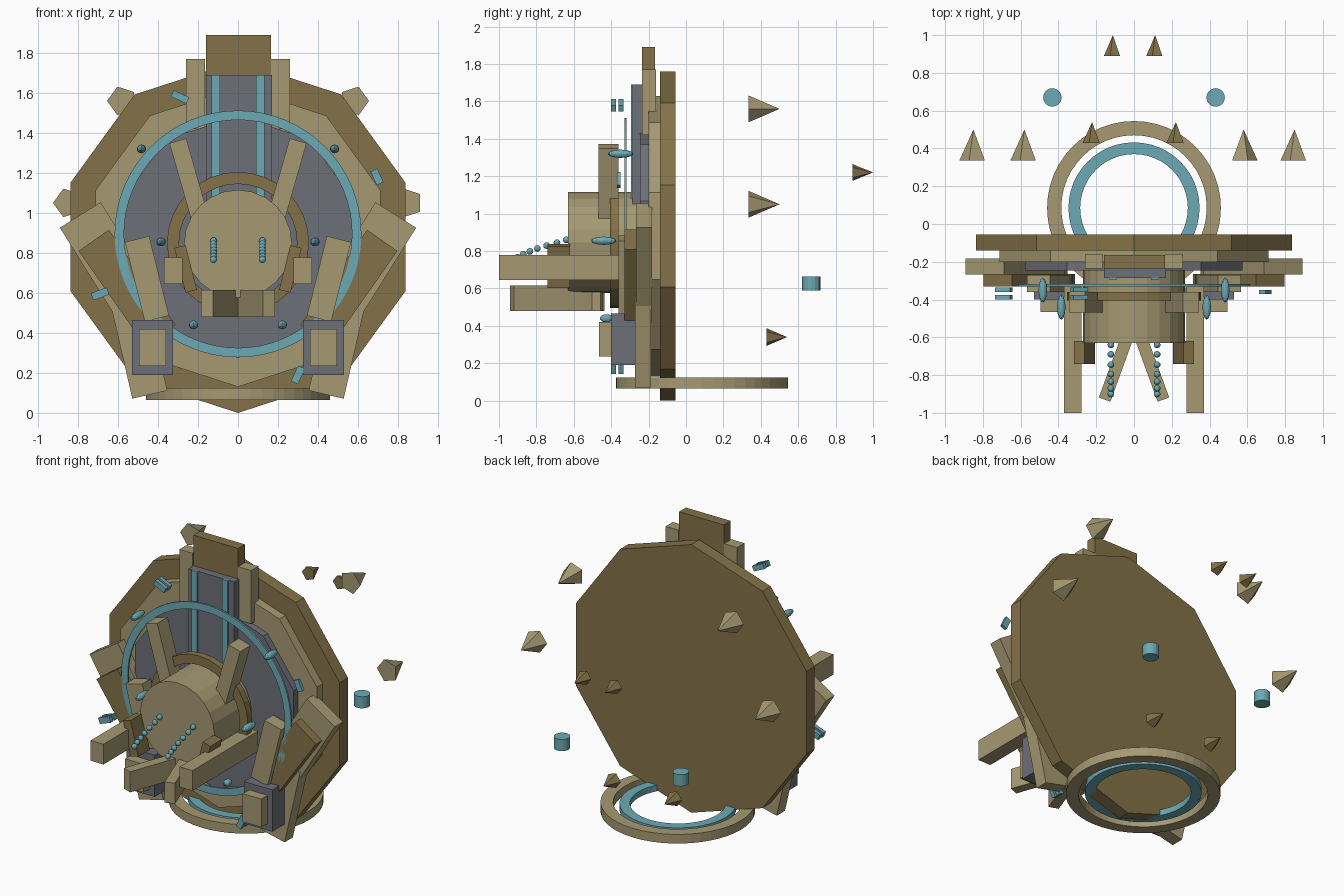
import bpy, bmesh
from math import sin, cos, pi, radians
from mathutils import Matrix, Vector

if "Cube" in bpy.data.objects:
    bpy.data.objects.remove(bpy.data.objects["Cube"])


def material(name, rgb):
    m = bpy.data.materials.new(name)
    m.diffuse_color = (*rgb, 1)
    m.use_nodes = True
    m.node_tree.nodes["Principled BSDF"].inputs["Base Color"].default_value = m.diffuse_color
    return m


TAN = material("pale_brass", (0.38, 0.32, 0.17))
DARK = material("dark_brass", (0.23, 0.17, 0.065))
CYAN = material("cyan_glow", (0.15, 0.40, 0.46))
GREY = material("slate", (0.155, 0.16, 0.19))


def finish(name, bm, mat):
    bmesh.ops.recalc_face_normals(bm, faces=bm.faces)
    me = bpy.data.meshes.new(name)
    bm.to_mesh(me)
    bm.free()
    ob = bpy.data.objects.new(name, me)
    bpy.context.collection.objects.link(ob)
    me.materials.append(mat)
    return ob


def box(name, x, y, z, mat, tilt=0, turn=0):
    """Box from (min, max) ranges, rotated about its own middle."""
    mid = Vector([(a + b) / 2 for a, b in (x, y, z)])
    size = [abs(b - a) for a, b in (x, y, z)]
    bm = bmesh.new()
    bmesh.ops.create_cube(bm, size=1, matrix=Matrix.Translation(mid)
                          @ Matrix.Rotation(radians(tilt), 4, 'Y')
                          @ Matrix.Rotation(radians(turn), 4, 'Z') @ Matrix.Diagonal((*size, 1)))
    return finish(name, bm, mat)


def bar(name, c, w, length, y, mat, tilt):
    """Upright bar centred at (x, z) = c, leaning by tilt degrees."""
    return box(name, (c[0] - w / 2, c[0] + w / 2), y,
               (c[1] - length / 2, c[1] + length / 2), mat, tilt)


def disc(name, centre, r, span, n, mat, inner=0, axis='Y', tip=False, phase=0):
    """Prism, ring or cone; span is its extent along the axis."""
    bm = bmesh.new()
    prof = [(r, span[0])] + ([] if tip else [(r, span[1])])
    if inner:
        prof += [(inner, span[1]), (inner, span[0])]

    def pt(rad, h, a):
        u, v = centre[0] + rad * sin(a), centre[1] + rad * cos(a)
        return bm.verts.new((u, h, v) if axis == 'Y' else (u, v, h))

    loops = [[pt(rad, h, 2 * pi * i / n + phase) for i in range(n)] for rad, h in prof]
    pairs = list(zip(loops, loops[1:]))
    if inner:
        pairs.append((loops[-1], loops[0]))
    for a, b in pairs:
        for i in range(n):
            j = (i + 1) % n
            bm.faces.new((a[i], a[j], b[j], b[i]))
    if not inner:
        bm.faces.new(loops[0])
        if tip:
            apex = pt(0, span[1], 0)
            for i in range(n):
                bm.faces.new((loops[0][i], loops[0][(i + 1) % n], apex))
        else:
            bm.faces.new(loops[-1])
    return finish(name, bm, mat)


def ball(name, loc, scale, mat, seg=12):
    bm = bmesh.new()
    bmesh.ops.create_uvsphere(bm, u_segments=seg, v_segments=seg // 2 + 1, radius=1,
                              matrix=Matrix.Translation(loc) @ Matrix.Diagonal((*scale, 1)))
    return finish(name, bm, mat)


# Stacked ten-sided back plates
disc("back_plate", (0, 0.88), 0.88, (-0.14, -0.055), 10, DARK)
disc("middle_plate", (0, 0.88), 0.75, (-0.20, -0.14), 10, TAN)
disc("inner_plate", (0, 0.88), 0.605, (-0.245, -0.20), 10, GREY)

# Top column with glowing strips
box("column_block", (-0.16, 0.165), (-0.235, -0.165), (1.40, 1.89), DARK)
box("column_panel", (-0.16, 0.17), (-0.285, -0.235), (0.90, 1.69), GREY)

# Central drum, collar and thin halo
disc("halo_ring", (0, 0.895), 0.617, (-0.33, -0.318), 64, CYAN, inner=0.57)
disc("drum_collar", (0, 0.85), 0.355, (-0.405, -0.36), 32, DARK, inner=0.295)
disc("drum", (0, 0.845), 0.27, (-0.63, -0.24), 24, TAN)

# Base rings
disc("base_ring", (0, 0.085), 0.46, (0.065, 0.125), 48, TAN, inner=0.385, axis='Z')
disc("base_glow_ring", (0, 0.085), 0.347, (0.075, 0.115), 48, CYAN, inner=0.285, axis='Z')

for s in (-1, 1):
    side = "left" if s < 0 else "right"

    def sbox(name, x, y, z, mat, tilt=0, turn=0):
        box(f"{side}_{name}", (s * x[0], s * x[1]), y, z, mat, s * tilt, s * turn)

    def sbar(name, x, z, w, length, y, mat, tilt):
        bar(f"{side}_{name}", (s * x, z), w, length, y, mat, s * tilt)

    # Column flanks and strips
    sbox("column_flank", (0.165, 0.26), (-0.235, -0.16), (1.42, 1.77), TAN)
    sbox("column_strip", (0.09, 0.132), (-0.295, -0.28), (0.93, 1.69), CYAN)

    # Bent outer arms with dark overlay and inner bar
    sbar("upper_arm", 0.63, 0.735, 0.24, 0.60, (-0.268, -0.182), TAN, 32)
    sbar("lower_arm", 0.497, 0.335, 0.18, 0.50, (-0.272, -0.186), TAN, 13)
    sbar("arm_overlay", 0.555, 0.625, 0.185, 0.58, (-0.33, -0.265), DARK, 35)
    sbar("inner_bar", 0.455, 0.67, 0.125, 0.41, (-0.36, -0.27), TAN, 14)

    # Foot blocks
    sbox("foot_block", (0.325, 0.53), (-0.40, -0.265), (0.19, 0.465), GREY)
    sbox("foot_pad", (0.36, 0.495), (-0.465, -0.39), (0.235, 0.42), TAN)

    # Prongs, claws and forward beams
    sbar("prong", 0.235, 1.13, 0.088, 0.48, (-0.468, -0.36), TAN, 16)
    sbar("claw", 0.262, 0.72, 0.058, 0.23, (-0.74, -0.62), DARK, 14)
    sbox("forward_beam", (0.277, 0.37), (-1.0, -0.32), (0.645, 0.778), TAN)
    sbox("lower_beam", (0.035, 0.10), (-0.945, -0.43), (0.48, 0.615), TAN, turn=20)

    # Bead chains
    for i, y in enumerate((-0.64, -0.69, -0.745, -0.795, -0.835, -0.87, -0.90)):
        ball(f"{side}_bead_{i}", (s * 0.122, y, 0.86 - 0.0155 * i), (0.018,) * 3, CYAN, 10)

    # Elongated gems
    for i, (x, y, z, ly) in enumerate(((0.483, -0.35, 1.32, 0.068), (0.385, -0.44, 0.855, 0.068),
                                       (0.222, -0.425, 0.44, 0.035))):
        ball(f"{side}_gem_{i}", (s * x, y, z), (0.023, ly, 0.022), CYAN)

    # Floating shards and canisters behind
    for i, (x, z, r, y0, y1, mat) in enumerate((
            (0.58, 1.56, 0.075, 0.335, 0.50, TAN), (0.85, 1.05, 0.075, 0.335, 0.50, TAN),
            (0.112, 1.22, 0.047, 0.89, 1.0, DARK), (0.222, 0.34, 0.05, 0.43, 0.54, DARK))):
        disc(f"{side}_shard_{i}", (s * x, z), r, (y0, y1), 5, mat, tip=True,
             phase=s * pi / 2 if i == 0 else -pi / 2)
    disc(f"{side}_canister", (s * 0.432, 0.67), 0.049, (0.588, 0.664), 16, CYAN, axis='Z')

# Small glowing slabs around the rim
for i, (x, z, w, h, tilt) in enumerate(((-0.29, 1.58, 0.085, 0.035, 25), (0.695, 1.18, 0.038, 0.075, -25),
                                        (-0.69, 0.595, 0.085, 0.038, -20), (0.30, 0.19, 0.038, 0.085, 25))):
    layers = ((-0.37, -0.35),) if i == 1 else ((-0.40, -0.375), (-0.36, -0.335))
    for j, y in enumerate(layers):
        bar(f"rim_slab_{i}_{j}", (x, z), w, h, y, CYAN, tilt)
